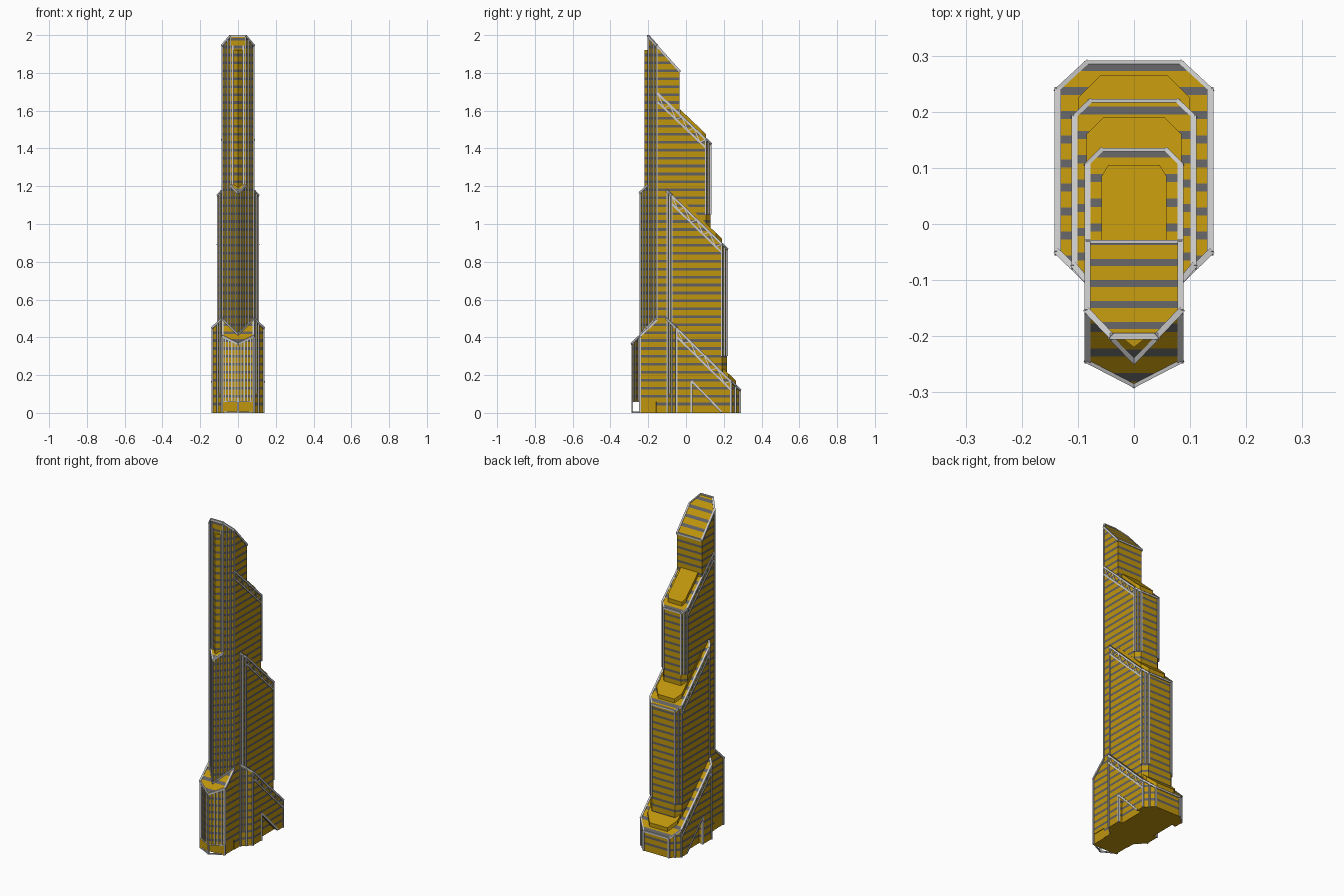
import bpy, bmesh
from mathutils import Vector, Matrix

if "Cube" in bpy.data.objects:
    bpy.data.objects.remove(bpy.data.objects["Cube"])

PITCH, BAND, PHASE = 0.042, 0.014, 0.012


def material(name, rgb):
    m = bpy.data.materials.new(name)
    m.diffuse_color = (*rgb, 1)
    m.use_nodes = True
    m.node_tree.nodes["Principled BSDF"].inputs["Base Color"].default_value = m.diffuse_color
    return m


GOLD = material("gold_cladding", (0.52, 0.3, 0.004))
GLASS = material("dark_glazing", (0.12, 0.12, 0.125))


def link(name, bm, mats=()):
    me = bpy.data.meshes.new(name)
    bm.to_mesh(me)
    bm.free()
    for m in mats:
        me.materials.append(m)
    ob = bpy.data.objects.new(name, me)
    bpy.context.collection.objects.link(ob)
    return ob


def plane(a, b):
    return lambda y: a + b * y


def mirrored(half):
    return half + [(-x, y) for x, y in reversed(half) if x > 0]


def prism(name, half, z0, top):
    """Vertical walls from a mirrored footprint, topped by a slope in y."""
    bm = bmesh.new()
    pts = mirrored(half)
    lo = [bm.verts.new((x, y, z0)) for x, y in pts]
    hi = [bm.verts.new((x, y, top(y))) for x, y in pts]
    bm.faces.new(lo)
    bm.faces.new(hi)
    n = len(pts)
    for i in range(n):
        j = (i + 1) % n
        bm.faces.new((lo[i], lo[j], hi[j], hi[i]))
    bmesh.ops.recalc_face_normals(bm, faces=bm.faces)
    return link(name, bm, (GOLD, GLASS))


def stripe(ob):
    """Slice the walls into floors and tint the glazing bands."""
    bm = bmesh.new()
    bm.from_mesh(ob.data)
    for k in range(1, 48):
        for z in (k * PITCH + PHASE, k * PITCH + PHASE - BAND):
            bmesh.ops.bisect_plane(bm, geom=bm.verts[:] + bm.edges[:] + bm.faces[:],
                                   plane_co=(0, 0, z), plane_no=(0, 0, 1))
    for f in bm.faces:
        z = sum(v.co.z for v in f.verts) / len(f.verts)
        f.material_index = int(0.03 < z < 1.99 and (z - PHASE) % PITCH > PITCH - BAND)
    bm.to_mesh(ob.data)
    bm.free()
    return ob


def trim(name, segs, w):
    """Square bars along segments, mirrored in x."""
    bm = bmesh.new()
    for p, q in segs:
        p, q = Vector(p), Vector(q)
        for s in (1, -1):
            a, b = Vector((p.x * s, p.y, p.z)), Vector((q.x * s, q.y, q.z))
            d = b - a
            up = abs(d.z) > 0.999 * d.length
            rot = d.to_track_quat('Z', 'Y').to_matrix().to_4x4()
            m = (Matrix.Translation((a + b) / 2) @ rot @
                 Matrix.Diagonal((w, w, d.length + (0 if up else w * 0.5), 1)))
            bmesh.ops.create_cube(bm, size=1, matrix=m)
    return link(name, bm)


def path(half, top, drop=0.005):
    pts = [(x, y, top(y) - drop) for x, y in half]
    return list(zip(pts, pts[1:]))


def ribs(p, q, n, bottom, top):
    """Evenly spaced vertical fins along a wall segment."""
    out = []
    for i in range(n + 1):
        t = i / n
        x, y = p[0] + (q[0] - p[0]) * t, p[1] + (q[1] - p[1]) * t
        out.append(((x, y, bottom(y)), (x, y, top(y) - 0.004)))
    return out


def truss(name, x, y0, y1, top, drop=0.05):
    """Lower rail and zigzag bracing below a sloping parapet."""
    lo = lambda y: (x, y, top(y) - drop)
    hi = lambda y: (x, y, top(y) - 0.006)
    n = 8
    ys = [y0 + (y1 - y0) * i / n for i in range(n + 1)]
    trim(name + "_rail", [(lo(y0), lo(y1))], 0.009)
    trim(name + "_bracing", [(lo(ys[i]), hi(ys[i + 1])) if i % 2 else (hi(ys[i]), lo(ys[i + 1]))
                             for i in range(n)], 0.005)


# stepped rear tiers: name, half footprint, roof slope, base z, fin base z, roof panel
TIERS = [
    ("lower_tier", [(0.085, -0.1), (0.136, -0.05), (0.136, 0.238), (0.084, 0.286)],
     plane(0.405, -0.98), 0, 0, [(0.1, -0.03), (0.1, 0.225), (0.06, 0.265)]),
    ("middle_tier", [(0.085, -0.1), (0.106, -0.075), (0.106, 0.19), (0.078, 0.217)],
     plane(1.083, -0.97), 0.1, 0.3, [(0.085, -0.03), (0.085, 0.16), (0.055, 0.19)]),
    ("upper_tier", [(0.083, -0.034), (0.083, 0.105), (0.058, 0.13)],
     plane(1.553, -0.95), 0.88, 1.05, [(0.058, -0.033), (0.058, 0.085), (0.046, 0.105)]),
]
for name, half, top, z0, zf, panel in TIERS:
    body = prism(name, half, z0, top)
    if name == "lower_tier":
        # triangular side entrances recessed into the walls
        for s in (1, -1):
            bm = bmesh.new()
            tri = [(0.03, -0.05), (0.03, 0.17), (0.2, -0.01), (0.2, -0.05)]
            f = bm.faces.new([bm.verts.new((s * 0.11, y, z)) for y, z in tri])
            r = bmesh.ops.extrude_face_region(bm, geom=[f])
            bmesh.ops.translate(bm, vec=(s * 0.1, 0, 0),
                                verts=[v for v in r["geom"] if isinstance(v, bmesh.types.BMVert)])
            bmesh.ops.recalc_face_normals(bm, faces=bm.faces)
            cutter = link("entrance_cutter", bm, (GOLD,))
            cutter.hide_render = True
            mod = body.modifiers.new("entrance", 'BOOLEAN')
            mod.operation, mod.solver, mod.object = 'DIFFERENCE', 'EXACT', cutter
            bpy.context.view_layer.objects.active = body
            bpy.ops.object.modifier_apply(modifier=mod.name)
            bpy.data.objects.remove(cutter)
        trim("entrance_frame", [((0.134, 0.03, 0), (0.134, 0.03, 0.167)),
                                ((0.134, 0.03, 0.167), (0.134, 0.187, 0.006))], 0.01)
    stripe(body)
    prism(name + "_roof_panel", panel, z0 + 0.05, lambda y, t=top: t(y) + 0.024)
    # parapet, including the bar across the back
    upper = name == "upper_tier"
    line = ([(0.083, -0.153)] + half[1:]) if upper else half
    trim(name + "_parapet", path(line + [(0, half[-1][1])], top), 0.011)
    truss(name + "_truss", half[-2][0], -0.148 if upper else half[1][1], half[-2][1], top)
    # fins on rear corners, and on the front chamfers where present
    fins = ribs(half[-2], half[-1], 2, lambda y: zf, top)
    if not upper:
        fins += ribs(half[0], half[1], 2, lambda y: z0, top)
    trim(name + "_fins", fins, 0.009)

# tall core shaft with chamfered front and sloping crown
core_top = plane(1.776, -1.12)
core = [(0.04, -0.2), (0.083, -0.155), (0.083, -0.034)]
stripe(prism("core_shaft", core, 0, core_top))
trim("crown_parapet", path([(0, -0.2)] + core + [(0, -0.034)], core_top), 0.011)

# base prow, middle prow and upper prow stacked on the front
base_top = plane(0.37 + 0.95 * 0.287, 0.95)
prow_top = plane(1.17 + 0.95 * 0.243, 0.95)
base = [(0, -0.286), (0.083, -0.243), (0.083, -0.155)]
stripe(prism("base_prow", base, 0.06, base_top))
stripe(prism("middle_prow", [(0, -0.243), (0.04, -0.2)], 0.35, prow_top))
stripe(prism("upper_prow", [(0, -0.22), (0.025, -0.2)], 1.15, plane(1.92, 0)))
prism("lobby", [(0.08, -0.25), (0.08, -0.155)], 0, plane(0.06, 0))

# pale edging along each prow
trim("base_prow_edging", path(base, base_top), 0.011)
trim("middle_prow_cap", path([(0, -0.243), (0.04, -0.202)], prow_top), 0.011)
trim("middle_prow_foot", path([(0, -0.243), (0.083, -0.157)], base_top, -0.005), 0.008)
trim("base_prow_fins", ribs(base[0], base[1], 5, lambda y: 0.06, base_top), 0.006)
trim("lobby_posts", [((0, -0.284, 0), (0, -0.284, 0.08)),
                     ((0.081, -0.243, 0), (0.081, -0.243, 0.4))], 0.009)
trim("lobby_sill", [((0, -0.284, 0.004), (0.08, -0.243, 0.004)),
                    ((0, -0.284, 0.06), (0.08, -0.243, 0.06))], 0.007)
trim("middle_prow_fins", ribs((0, -0.243), (0.04, -0.2), 3, base_top, prow_top), 0.007)
trim("core_fins", ribs(core[0], core[1], 3, base_top, core_top), 0.007)
trim("upper_prow_fins", ribs((0.028, -0.201), (0.04, -0.2), 1,
                             lambda y: 1.19, plane(1.95, 0)), 0.006)
